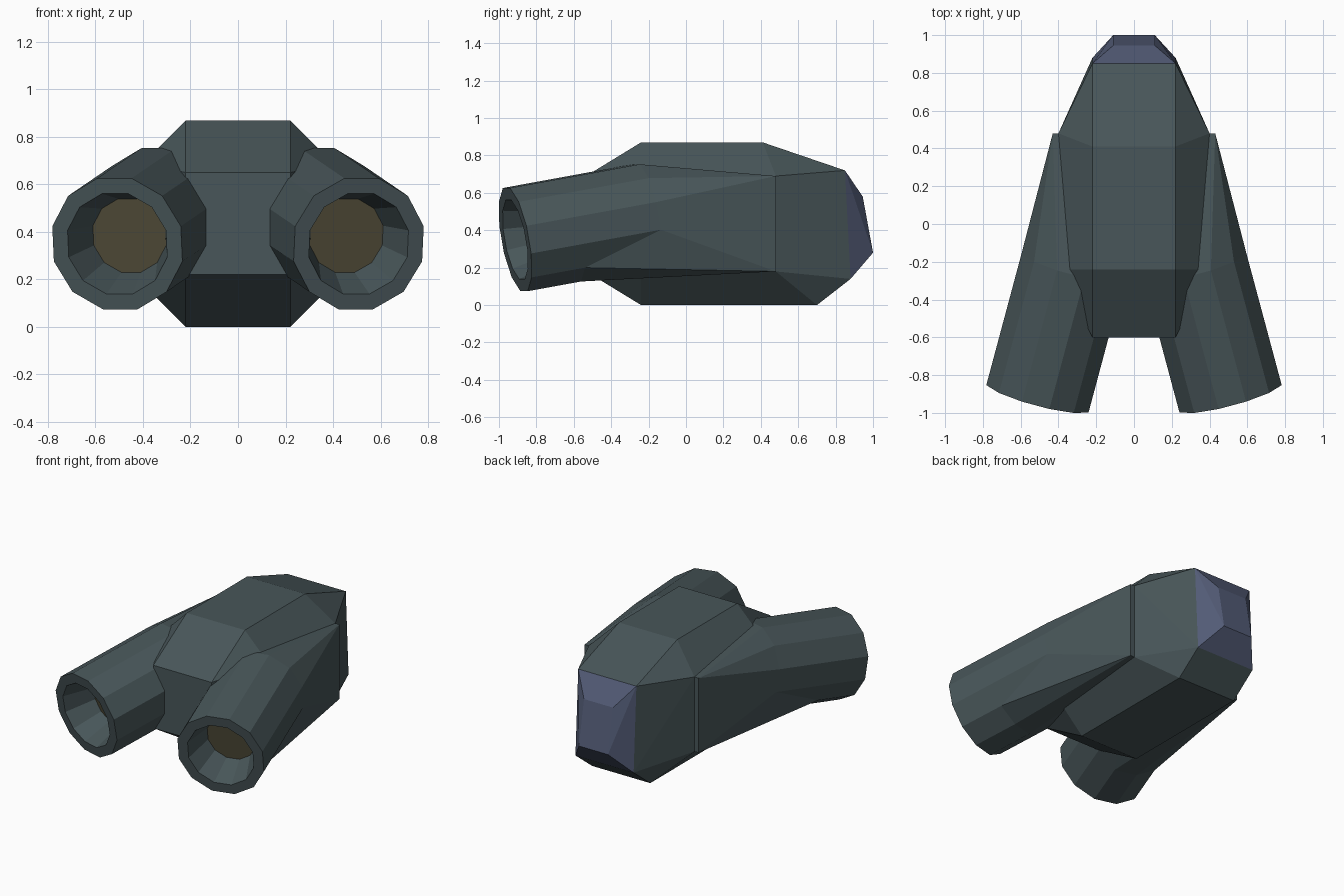
import bpy, bmesh, math
from mathutils import Vector

if "Cube" in bpy.data.objects:
    bpy.data.objects.remove(bpy.data.objects["Cube"])


def material(name, rgb):
    m = bpy.data.materials.new(name)
    m.diffuse_color = (*rgb, 1)
    m.use_nodes = True
    m.node_tree.nodes["Principled BSDF"].inputs["Base Color"].default_value = m.diffuse_color
    return m


SLATE = material("dark slate", (0.065, 0.093, 0.100))
BLUE = material("dusk blue", (0.085, 0.105, 0.180))
AMBER = material("dull amber", (0.085, 0.075, 0.042))


def finish(bm, name, mats):
    bmesh.ops.recalc_face_normals(bm, faces=bm.faces)
    me = bpy.data.meshes.new(name)
    bm.to_mesh(me)
    bm.free()
    for m in mats:
        me.materials.append(m)
    ob = bpy.data.objects.new(name, me)
    bpy.context.collection.objects.link(ob)
    return ob


def mirrored_hull(name, half_points, mat):
    """Convex faceted block from points on the +x side."""
    bm = bmesh.new()
    for x, y, z in half_points:
        for s in (1, -1):
            bm.verts.new((s * x, y, z))
    bmesh.ops.convex_hull(bm, input=bm.verts[:])
    bmesh.ops.dissolve_limit(bm, angle_limit=math.radians(1.5),
                             verts=bm.verts[:], edges=bm.edges[:])
    return finish(bm, name, [mat])


# central faceted housing
back_rim = [(0.22, 0.85, 0.72), (0.22, 0.88, 0.14)]
mirrored_hull("housing", [
    (0.22, -0.60, 0.65), (0.22, -0.60, 0.22),
    (0.22, -0.24, 0.87), (0.22, -0.24, 0.0),
    (0.40, -0.24, 0.69), (0.40, -0.24, 0.18),
    (0.40, 0.48, 0.69), (0.40, 0.48, 0.18),
    (0.22, 0.41, 0.87), (0.22, 0.70, 0.0)] + back_rim, SLATE)

# blue end cap
mirrored_hull("eye_cap", back_rim + [(0.11, 0.945, 0.58), (0.11, 1.0, 0.28)], BLUE)


# splayed barrels with recessed lenses
YAW, PITCH, SIDES = math.radians(15), math.radians(10), 12


def barrel(name, side):
    d = Vector((-math.sin(YAW) * math.cos(PITCH),
                math.cos(YAW) * math.cos(PITCH), math.sin(PITCH)))
    u = Vector((math.cos(YAW), math.sin(YAW), 0))
    v = u.cross(d)
    centre = Vector((0.508, -0.913, 0.35))
    bm = bmesh.new()

    def vert(p):
        return bm.verts.new((side * p.x, p.y, p.z))

    def ring(radius, depth):
        out = []
        for i in range(SIDES):
            a = math.radians(15 + 30 * i)
            out.append(vert(centre + d * depth(i)
                            + (u * math.cos(a) + v * math.sin(a)) * radius))
        return out

    # the three lowest facets stop early and slope into the housing
    tail = ring(0.29, lambda i: 0.30 if i in (8, 9, 10) else 0.73)
    loops = [tail, ring(0.29, lambda i: 0), ring(0.222, lambda i: 0),
             ring(0.163, lambda i: 0.20)]
    for a, b in zip(loops, loops[1:]):
        for i in range(SIDES):
            j = (i + 1) % SIDES
            bm.faces.new((a[i], a[j], b[j], b[i]))
    lens = bm.faces.new(loops[-1])
    lens.material_index = 1

    # taper the tail to a narrow upright strip on the housing flank
    strip = [vert(Vector(p)) for p in ((0.43, 0.48, 0.69), (0.36, 0.48, 0.69),
                                       (0.36, 0.48, 0.18), (0.43, 0.48, 0.18))]
    for i in range(SIDES):
        j = (i + 1) % SIDES
        corner = [strip[j // 3], strip[i // 3]]
        if corner[0] is corner[1]:
            corner.pop()
        bm.faces.new([tail[i], tail[j]] + corner)
    bm.faces.new(strip)
    finish(bm, name, [SLATE, AMBER])


barrel("right_barrel", 1)
barrel("left_barrel", -1)
